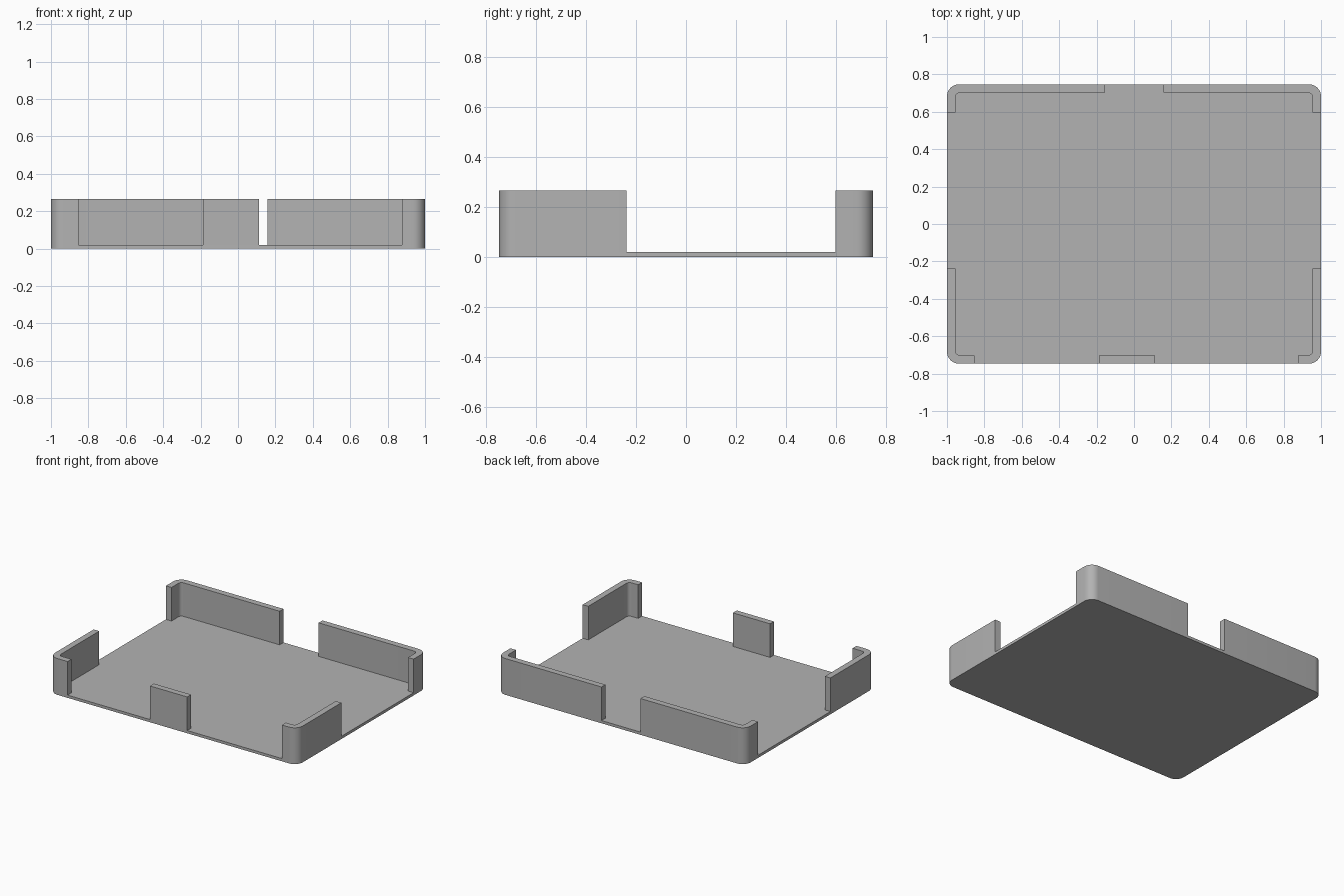
import bpy, bmesh, math

if "Cube" in bpy.data.objects:
    bpy.data.objects.remove(bpy.data.objects["Cube"])

HX, HY = 1.0, 0.747        # half width and half depth
H, FLOOR, T = 0.265, 0.02, 0.045   # height, floor and wall thickness
R = 0.065                  # outer corner radius

grey = bpy.data.materials.new("grey plastic")
grey.diffuse_color = (0.45, 0.45, 0.45, 1)
grey.use_nodes = True
grey.node_tree.nodes["Principled BSDF"].inputs["Base Color"].default_value = grey.diffuse_color


def rounded_block(name, hx, hy, r, z0, z1, steps=8):
    """Vertical prism over a rounded rectangle."""
    bm = bmesh.new()
    ring = []
    corners = [(1, 1), (-1, 1), (-1, -1), (1, -1)]
    for k, (sx, sy) in enumerate(corners):
        for i in range(steps + 1):
            a = math.pi / 2 * (k + i / steps)
            ring.append(bm.verts.new((sx * (hx - r) + r * math.cos(a),
                                      sy * (hy - r) + r * math.sin(a), z0)))
    base = bm.faces.new(ring)
    ext = bmesh.ops.extrude_face_region(bm, geom=[base])
    for v in ext["geom"]:
        if isinstance(v, bmesh.types.BMVert):
            v.co.z = z1
    bmesh.ops.recalc_face_normals(bm, faces=bm.faces)
    return to_object(name, bm)


def box(name, x0, x1, y0, y1, z0, z1):
    bm = bmesh.new()
    bmesh.ops.create_cube(bm, size=1)
    for v in bm.verts:
        v.co = (x1 if v.co.x > 0 else x0, y1 if v.co.y > 0 else y0,
                z1 if v.co.z > 0 else z0)
    return to_object(name, bm)


def to_object(name, bm):
    me = bpy.data.meshes.new(name)
    bm.to_mesh(me)
    bm.free()
    ob = bpy.data.objects.new(name, me)
    me.materials.append(grey)
    bpy.context.collection.objects.link(ob)
    return ob


def cut(target, cutter):
    bpy.context.view_layer.objects.active = target
    mod = target.modifiers.new("cut", 'BOOLEAN')
    mod.operation, mod.solver, mod.object = 'DIFFERENCE', 'EXACT', cutter
    bpy.ops.object.modifier_apply(modifier=mod.name)
    bpy.data.objects.remove(cutter)


# Solid tray, hollowed out
tray = rounded_block("tray", HX, HY, R, 0, H)
cut(tray, rounded_block("cavity", HX - T, HY - T, R - T * 0.9, FLOOR, H + 0.2))

# Openings in the walls: front pair, back, and both sides
E = 0.2
IN = T + 0.05
openings = [
    (-0.853, -0.187, -HY - E, -HY + IN),
    (0.113, 0.878, -HY - E, -HY + IN),
    (-0.155, 0.159, HY - IN, HY + E),
    (-HX - E, -HX + IN, -0.237, 0.597),
    (HX - IN, HX + E, -0.237, 0.597),
]
for o in openings:
    cut(tray, box("opening", *o, FLOOR, H + E))

# Smooth rounded corners, crisp edges elsewhere
bpy.ops.object.select_all(action='DESELECT')
tray.select_set(True)
bpy.context.view_layer.objects.active = tray
bpy.ops.object.shade_smooth_by_angle(angle=math.radians(30))
